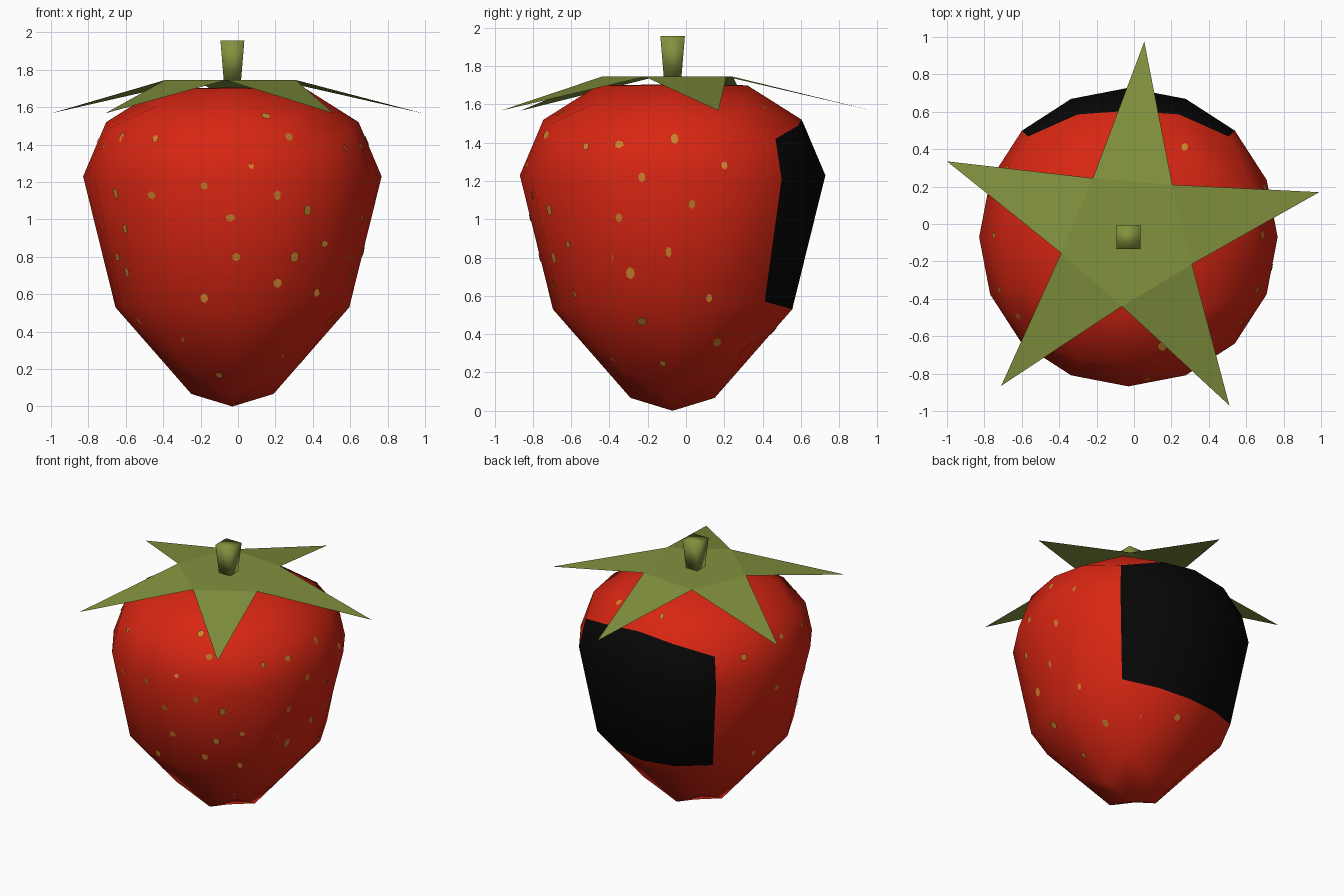
import bpy, math, random
from mathutils import Vector
from mathutils.bvhtree import BVHTree

if "Cube" in bpy.data.objects:
    bpy.data.objects.remove(bpy.data.objects["Cube"])

random.seed(4)
CX, CY = -0.03, -0.07


def material(name, rgb):
    m = bpy.data.materials.new(name)
    m.diffuse_color = (*rgb, 1)
    m.use_nodes = True
    m.node_tree.nodes["Principled BSDF"].inputs["Base Color"].default_value = m.diffuse_color
    return m


red = material("berry red", (0.68, 0.019, 0.006))
black = material("black", (0.002, 0.002, 0.002))
green = material("leaf green", (0.223, 0.287, 0.048))
tan = material("seed tan", (0.61, 0.223, 0.026))


def make(name, verts, faces, mats, smooth=False):
    me = bpy.data.meshes.new(name)
    me.from_pydata(verts, [], faces)
    for m in mats:
        me.materials.append(m)
    for p in me.polygons:
        p.use_smooth = smooth
    ob = bpy.data.objects.new(name, me)
    bpy.context.collection.objects.link(ob)
    return ob


def polar(r, a, z):
    return Vector((CX + r * math.cos(a), CY + r * math.sin(a), z))


# Berry: a rounded cube, four columns per side, 4x4 caps.
# Each ring gives (radius, height) on the axis, between, and on the diagonal.
side_rings = [
    [(0.625, 0.53), (0.64, 0.54), (0.68, 0.57)],
    [(0.798, 1.23), (0.80, 1.225), (0.805, 1.21)],
    [(0.675, 1.52), (0.71, 1.49), (0.76, 1.42)],
]
verts, faces = [], []
for ring in side_rings:
    for i in range(16):
        r, z = ring[(0, 1, 2, 1)[i % 4]]
        verts.append(polar(r, i * math.tau / 16, z))
for row in range(2):
    for i in range(16):
        a, b, j = row * 16, row * 16 + 16, (i + 1) % 16
        faces.append((a + i, a + j, b + j, b + i))


def cap(outer, axis, diag, pole, flip):
    inner = len(verts)
    for k in range(8):
        r, z = diag if k % 2 else axis
        verts.append(polar(r, k * math.tau / 8, z))
    verts.append(Vector((CX, CY, pole)))
    for q in range(4):
        o = [outer + (4 * q + n) % 16 for n in range(5)]
        n0, n1, n2 = (inner + (2 * q + n) % 8 for n in range(3))
        for f in ((o[0], o[1], n1, n0), (o[1], o[2], o[3], n1),
                  (o[3], o[4], n2, n1), (n0, n1, n2, inner + 8)):
            faces.append(f[::-1] if flip else f)


cap(32, (0.39, 1.70), (0.56, 1.61), 1.705, False)
cap(0, (0.22, 0.067), (0.36, 0.20), 0.0, True)
berry = make("berry", verts, faces, [red, black], True)

# Black panel: the back side of the rounded cube
for p in berry.data.polygons[:32]:
    a = math.degrees(math.atan2(p.center.y - CY, p.center.x - CX))
    p.material_index = 1 if 45 < a < 135 else 0

# Seeds: small flat chips laid on the berry surface
tree = BVHTree.FromPolygons(verts, faces)
front = [(-.44, 1.43), (-.18, 1.18), (.07, 1.29), (.15, 1.55), (.27, 1.44), (.38, 1.38),
         (.57, 1.38), (-.62, 1.44), (-.65, 1.14), (-.46, 1.13), (.21, 1.13), (.37, 1.05),
         (-.04, 1.01), (-.6, .95), (-.45, .88), (.46, .87), (.3, .8), (-.01, .8),
         (.58, .8), (-.59, .72), (-.18, .58), (.21, .66), (.42, .61), (-.52, .46),
         (-.3, .37), (.15, .45), (.25, .28), (-.37, .26), (-.1, .17), (.62, 1.06)]
right = [(-.06, 1.42), (-.23, 1.22), (-.35, 1.39), (.2, 1.28), (.29, 1.38), (-.35, 1.01),
         (.03, 1.08), (-.09, .83), (-.41, .8), (-.29, .72), (.12, .59), (-.23, .47),
         (-.38, .5), (.16, .36), (-.12, .25), (.23, .28), (.35, .55)]
back = [(.25, .4), (-.2, .3), (0, .42), (-.38, .4), (.27, 1.58), (-.12, 1.6)]
rays = [(Vector((x, -3, z)), Vector((0, 1, 0))) for x, z in front]
rays += [(Vector((3, y, z)), Vector((-1, 0, 0))) for y, z in right]
rays += [(Vector((-3, y, z)), Vector((1, 0, 0))) for y, z in right[::2]]
rays += [(Vector((x, 3, z)), Vector((0, -1, 0))) for x, z in back]
sv, sf = [], []
for origin, direction in rays:
    hit, normal, _, _ = tree.ray_cast(origin, direction)
    if hit is None:
        continue
    u = normal.cross(Vector((0, 0, 1))).normalized()
    v = u.cross(normal)
    v = v if v.z > 0 else -v
    w, h = random.uniform(0.016, 0.028), random.uniform(0.02, 0.034)
    start = len(sv)
    for k in range(6):
        a = k * math.tau / 6 + 0.4
        q = hit + u * w * math.cos(a) + v * h * math.sin(a)
        near, n, _, _ = tree.find_nearest(q)
        sv.append(near + n * 0.005)
    face = list(range(start, start + 6))
    turn = (sv[start + 1] - sv[start]).cross(sv[start + 2] - sv[start + 1])
    sf.append(face if turn.dot(normal) > 0 else face[::-1])
make("seeds", sv, sf, [tan])

# Leaf crown: a flat five-pointed star with drooping tips
tips = [(0.055, 0.975), (-1.0, 0.335), (-0.71, -0.865), (0.51, -0.97), (0.99, 0.17)]
notches = [(-0.22, 0.245), (-0.39, -0.155), (-0.065, -0.44), (0.31, -0.215), (0.205, 0.21)]
lv = [(x, y, 1.567) for x, y in tips] + [(x, y, 1.745) for x, y in notches]
lf = [(5, 6, 7, 8, 9)] + [(i, 5 + i, 5 + (i - 1) % 5) for i in range(5)]
make("leaf_crown", lv, lf, [green])

# Stem: a square post, wider at the top
stem_v = [(CX + sx * s, CY + sy * s, z) for s, z in ((0.046, 1.74), (0.064, 1.957))
          for sx, sy in ((-1, -1), (1, -1), (1, 1), (-1, 1))]
stem_f = [(3, 2, 1, 0), (4, 5, 6, 7)] + [(i, (i + 1) % 4, 4 + (i + 1) % 4, 4 + i) for i in range(4)]
make("stem", stem_v, stem_f, [green], True)
